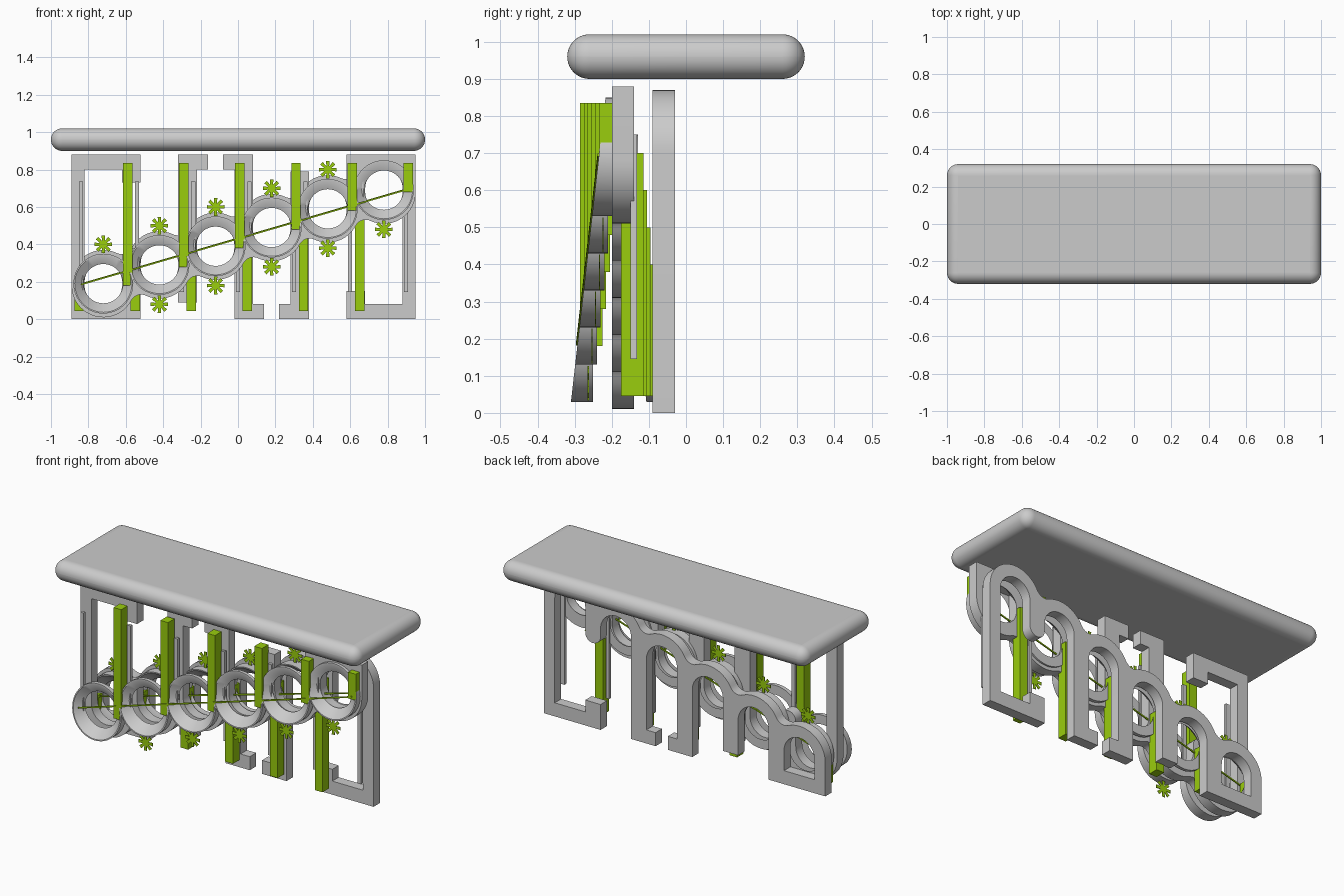
import bpy, bmesh, math
from mathutils import Matrix, Vector

if "Cube" in bpy.data.objects:
    bpy.data.objects.remove(bpy.data.objects["Cube"])

def material(name, col):
    m = bpy.data.materials.new(name)
    m.diffuse_color = (*col, 1)
    m.use_nodes = True
    m.node_tree.nodes["Principled BSDF"].inputs["Base Color"].default_value = m.diffuse_color
    return m

GREY = material("light grey", (0.6, 0.6, 0.6))
GREEN = material("lime green", (0.32, 0.61, 0.004))

# second lattice layer = first layer turned half round about y and moved back
REAR = Matrix.Translation((0.06, 0.11, 0.88)) @ Matrix.Rotation(math.pi, 4, 'Y')
CX = [-0.72 + 0.3 * i for i in range(6)]
STEP = 0.1

def slant(z):
    return -0.31 + 0.1136 * (z - 0.03)

def smooth(ob):
    bpy.ops.object.select_all(action='DESELECT')
    ob.select_set(True)
    bpy.context.view_layer.objects.active = ob
    bpy.ops.object.shade_smooth_by_angle(angle=math.radians(35))

def finish(name, me, mat, shade=False):
    me.materials.clear()
    me.materials.append(mat)
    ob = bpy.data.objects.new("front_" + name, me)
    bpy.context.collection.objects.link(ob)
    if shade:
        smooth(ob)
    twin = bpy.data.objects.new("rear_" + name, ob.data)
    bpy.context.collection.objects.link(twin)
    twin.matrix_world = REAR

def from_bm(name, bm, mat, shade=False):
    bmesh.ops.recalc_face_normals(bm, faces=bm.faces)
    me = bpy.data.meshes.new(name)
    bm.to_mesh(me)
    bm.free()
    finish(name, me, mat, shade)

def box(name, x0, x1, y0, y1, z0, z1, mat):
    bm = bmesh.new()
    bmesh.ops.create_cube(bm, size=1)
    for v in bm.verts:
        v.co = ((x0 + x1) / 2 + v.co.x * (x1 - x0), (y0 + y1) / 2 + v.co.y * (y1 - y0),
                (z0 + z1) / 2 + v.co.z * (z1 - z0))
    from_bm(name, bm, mat)

def arc(c, r, a0, a1, n=20):
    return [(c[0] + r * math.cos(a0 + (a1 - a0) * k / n),
             c[1] + r * math.sin(a0 + (a1 - a0) * k / n)) for k in range(n + 1)]

def angle(p, q):
    return math.atan2(q[1] - p[1], q[0] - p[0])

# table top
bpy.ops.mesh.primitive_cube_add(size=1, location=(0, 0, 0.96))
top = bpy.context.object
top.name = "table_top"
top.scale = (2, 0.64, 0.12)
bpy.ops.object.transform_apply(location=False, rotation=False, scale=True)
bev = top.modifiers.new("round", 'BEVEL')
bev.width = 0.0595
bev.segments = 10
top.data.materials.append(GREY)
smooth(top)

# lattice panel: wavy lower edge, arches and legs in one outline
C = [(x, 0.18 + STEP * i) for i, x in enumerate(CX)]
R, r, F = 0.17, 0.10, 0.06
out = [(-0.89, 0.88)]
start = math.pi
for i in range(6):
    if i == 5:
        out += arc(C[5], R, start, 2 * math.pi)
        break
    a, b = Vector(C[i]), Vector(C[i + 1])
    u = (b - a).normalized()
    f = (a + b) / 2 + Vector((u.y, -u.x)) * math.sqrt((R + F) ** 2 - ((b - a).length / 2) ** 2)
    out += arc(C[i], R, start, angle(a, f) % (2 * math.pi))
    s, e = angle(f, a), angle(f, b)
    out += arc(f, F, s, e, 8)[1:-1]
    start = angle(b, f) % (2 * math.pi)

def arch(i):
    return arc(C[i], r, 0, -math.pi, 24)

out += [(0.95, 0.88), (0.58, 0.88)] + arch(4)
out += [(0.38, 0.79), (0.28, 0.79)] + arch(3)
out += [(0.08, 0.88), (-0.08, 0.88), (-0.08, 0.80), (-0.02, 0.80)] + arch(2)
out += [(-0.22, 0.80), (-0.16, 0.80), (-0.16, 0.88), (-0.32, 0.88)] + arch(1)
out += arc((-0.57, 0.33), 0.05, 0, math.pi, 12) + arch(0)
out += [(-0.82, 0.80), (-0.62, 0.80), (-0.62, 0.73), (-0.52, 0.73), (-0.52, 0.88)]
hole = [(0.68, 0.80), (0.88, 0.80)] + arch(5)

cu = bpy.data.curves.new("lattice", 'CURVE')
cu.dimensions = '2D'
cu.fill_mode = 'BOTH'
cu.extrude = 0.03
for pts in (out, hole):
    sp = cu.splines.new('POLY')
    sp.points.add(len(pts) - 1)
    for p, q in zip(sp.points, pts):
        p.co = (q[0], q[1], 0, 1)
    sp.use_cyclic_u = True
tmp = bpy.data.objects.new("lattice_helper", cu)
bpy.context.collection.objects.link(tmp)
bpy.context.view_layer.update()
me = bpy.data.meshes.new_from_object(tmp.evaluated_get(bpy.context.evaluated_depsgraph_get()))
bpy.data.objects.remove(tmp)
bm = bmesh.new()
bm.from_mesh(me)
bmesh.ops.remove_doubles(bm, verts=bm.verts, dist=1e-5)
bmesh.ops.transform(bm, verts=bm.verts,
                    matrix=Matrix.Translation((0, -0.17, 0)) @ Matrix.Rotation(math.pi / 2, 4, 'X'))
from_bm("lattice_panel", bm, GREY, True)

# funnel rings with slanted front
def ring(i, n=48):
    cx, cz, back = CX[i], 0.19 + STEP * i, -0.25 + 0.01 * i
    bm = bmesh.new()
    loops = []
    for rad, front in ((0.16, True), (0.16, False), (0.105, False), (0.153, True)):
        loop = []
        for x, z in arc((cx, cz), rad, 0, 2 * math.pi, n)[:-1]:
            loop.append(bm.verts.new((x, slant(z) if front else back, z)))
        loops.append(loop)
    for k in range(4):
        p, q = loops[k], loops[(k + 1) % 4]
        for j in range(n):
            m = (j + 1) % n
            bm.faces.new((p[j], p[m], q[m], q[j]))
    from_bm(f"ring_{i}", bm, GREY, True)

# flat eight-armed stars
def star(i):
    cx, cz, y = CX[i], -0.02 + STEP * i, -0.275 + 0.01 * i
    pts = []
    for k in range(8):
        a = k * math.pi / 4
        d, s = Vector((math.cos(a), math.sin(a))), Vector((-math.sin(a), math.cos(a)))
        for along, side in ((0.02, -0.0075), (0.047, -0.0095), (0.047, 0.0095), (0.02, 0.0075)):
            pts.append(Vector((cx, cz)) + d * along + s * side)
    bm = bmesh.new()
    face = bm.faces.new([bm.verts.new((p.x, y, p.y)) for p in pts])
    ext = bmesh.ops.extrude_face_region(bm, geom=[face])
    for v in ext["geom"]:
        if isinstance(v, bmesh.types.BMVert):
            v.co.y += 0.003
    from_bm(f"star_{i}", bm, GREEN)

for i, cx in enumerate(CX):
    ring(i)
    y = 0.01 * i
    # green stem and thin grey rod beside each ring
    box(f"stem_{i}", cx + 0.105, cx + 0.155, -0.285 + y, -0.225 + y, 0.18 + STEP * i, 0.835, GREEN)
    box(f"rod_{i}", cx - 0.13, cx - 0.108, -0.26 + y, -0.242 + y, 0.13 + STEP * i, 0.735, GREY)
    if i:
        star(i)

# thin diagonal strip across the ring fronts
bm = bmesh.new()
ends = []
for x, z in ((-0.84, 0.185), (0.91, 0.695)):
    ends.append([bm.verts.new((x, slant(z) + dy, z + dz))
                 for dy, dz in ((-0.004, -0.004), (0.002, -0.004), (0.002, 0.004), (-0.004, 0.004))])
for k in range(4):
    m = (k + 1) % 4
    bm.faces.new((ends[0][k], ends[0][m], ends[1][m], ends[1][k]))
bm.faces.new(ends[0])
bm.faces.new(ends[1])
from_bm("diagonal_strip", bm, GREEN)
